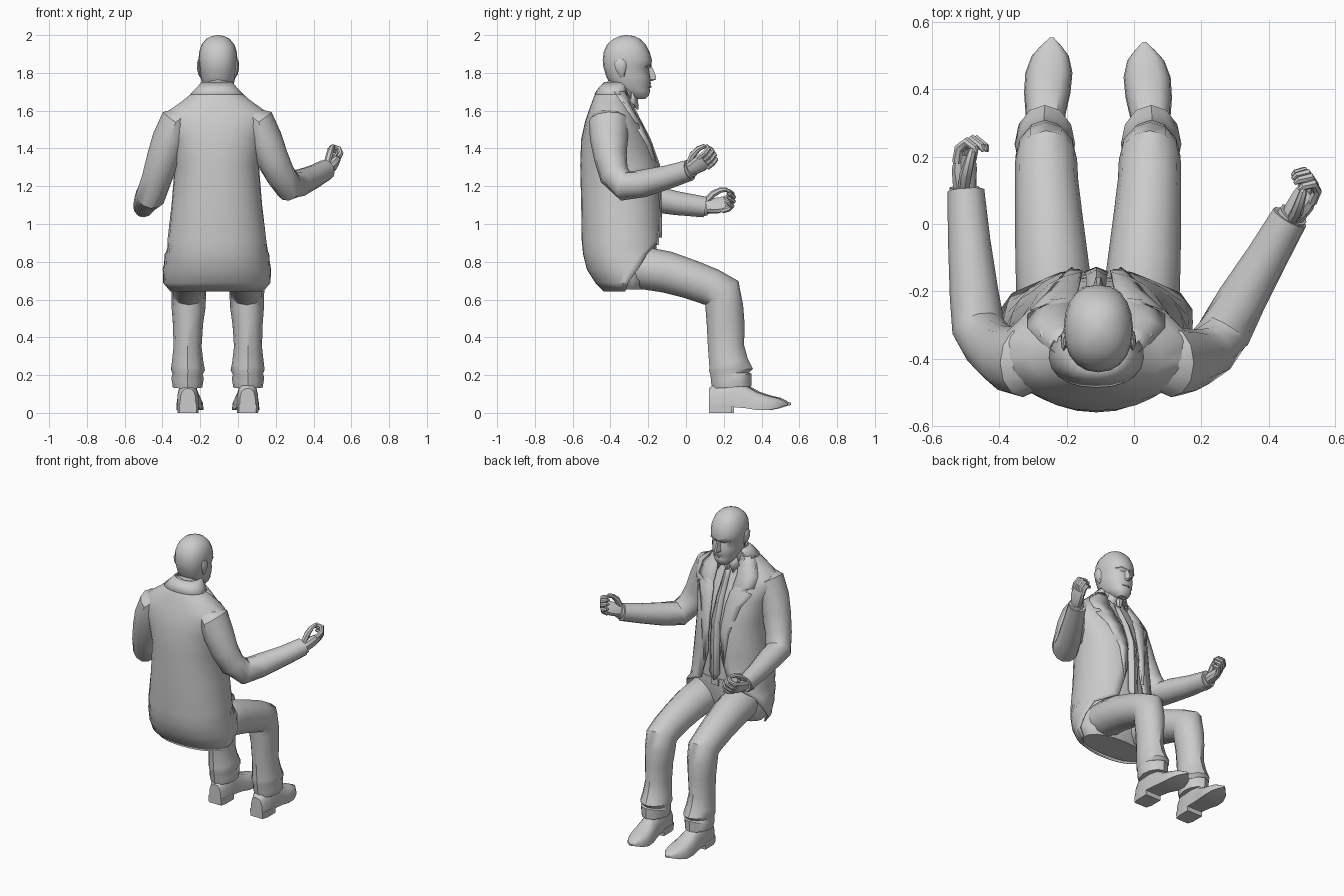
import bpy, bmesh, math
from mathutils import Vector as V

CX = -0.112  # figure's centre line


def loft(name, rings, closed=True, caps=True, thick=0):
    bm = bmesh.new()
    vs = [[bm.verts.new(p) for p in r] for r in rings]
    n = len(rings[0])
    for a, b in zip(vs, vs[1:]):
        for i in range(n if closed else n - 1):
            j = (i + 1) % n
            bm.faces.new((a[i], a[j], b[j], b[i]))
    if caps and closed:
        bm.faces.new(vs[0])
        bm.faces.new(vs[-1])
    bmesh.ops.recalc_face_normals(bm, faces=bm.faces)
    me = bpy.data.meshes.new(name)
    bm.to_mesh(me)
    bm.free()
    ob = bpy.data.objects.new(name, me)
    bpy.context.collection.objects.link(ob)
    if thick:
        m = ob.modifiers.new("thickness", 'SOLIDIFY')
        m.thickness, m.offset = thick, 0
    return ob


def tube(name, pts, ref=(1, 0, 0), n=12):
    """Loft of ellipses along a path; each point is x, y, z, radius along ref, other radius."""
    P = [V(p[:3]) for p in pts]
    rings = []
    for i, p in enumerate(pts):
        t = V()
        if i:
            t += (P[i] - P[i - 1]).normalized()
        if i < len(P) - 1:
            t += (P[i + 1] - P[i]).normalized()
        t.normalize()
        a = V(ref)
        a = (a - t * a.dot(t)).normalized()
        b = t.cross(a)
        rings.append([P[i] + a * p[3] * math.cos(k * math.tau / n)
                      + b * p[-1] * math.sin(k * math.tau / n) for k in range(n)])
    return loft(name, rings)


def power(v, e):
    return math.copysign(abs(v) ** e, v)


def oval(cx, z, hw, yb, yf, a, e=0.9):
    return V((cx + hw * power(math.sin(a), e),
              (yb + yf) / 2 + (yf - yb) / 2 * power(math.cos(a), e), z))


def ovals(name, rows, cx=CX, n=20, e=0.9):
    return loft(name, [[oval(cx, *r, k * math.tau / n, e) for k in range(n)] for r in rows])


def box(name, loc, size):
    bpy.ops.mesh.primitive_cube_add(size=1, location=loc)
    ob = bpy.context.object
    ob.name, ob.scale = name, size
    return ob


# Jacket profile: z, half width, back y, front y, front opening in degrees
J = [(.645, .25, -.43, -.12, 105), (.69, .282, -.475, -.07, 98), (.76, .282, -.52, -.05, 84),
     (.84, .272, -.54, -.09, 64), (.91, .258, -.547, -.135, 22), (1.1, .235, -.55, -.135, 10),
     (1.31, .218, -.555, -.145, 10), (1.45, .245, -.55, -.195, 13), (1.54, .282, -.53, -.24, 15),
     (1.585, .268, -.515, -.268, 17), (1.64, .19, -.495, -.29, 22), (1.69, .125, -.475, -.3, 30),
     (1.735, .085, -.44, -.3, 38)]


def prof(z):
    for a, b in zip(J, J[1:]):
        if z <= b[0]:
            t = (z - a[0]) / (b[0] - a[0])
            return [p + (q - p) * t for p, q in zip(a, b)]
    return list(J[-1])


def on_jacket(z, a, off=0):
    _, hw, yb, yf, _ = prof(z)
    return oval(CX, z, hw + off, yb - off, yf + off, a)


def front(z):
    return prof(z)[3]


# Jacket shell, open at the front, over shirt and trouser seat
rings = []
for r in J:
    g = math.radians(r[4])
    rings.append([on_jacket(r[0], g + (math.tau - 2 * g) * k / 26) for k in range(27)])
loft("jacket", rings, closed=False, thick=.01)
ovals("shirt", [(z, p[1] - .025, p[2] + .025, p[3] - .02) for z in
                (.91, 1.0, 1.15, 1.31, 1.45, 1.54, 1.6, 1.66, 1.7) for p in [prof(z)]])
ovals("trouser_seat", [(.653, .225, -.42, -.22), (.7, .258, -.46, -.19), (.8, .25, -.51, -.16),
                       (.9, .23, -.52, -.155)])
ovals("belt", [(z, .228, -.52, -.15) for z in (.89, .93)])
box("belt_buckle", (CX, -.15, .91), (.05, .014, .04))

# Lapels and jacket collar
for s in (1, -1):
    rows = []
    for z, w in ((1.04, 1), (1.25, 13), (1.42, 22), (1.5, 30), (1.51, 19), (1.53, 19),
                 (1.535, 28), (1.6, 33), (1.66, 46), (1.7, 58)):
        g = prof(z)[4]
        rows.append([on_jacket(z, s * math.radians(g + w * t), o)
                     for t, o in ((-.1, .003), (.5, .01), (1, .006))])
    loft("lapel", rows, closed=False, thick=.008)
loft("jacket_collar", [[oval(CX, z, hw, yb, yf, math.radians(42 + 276 * k / 16)) for k in range(17)]
     for z, hw, yb, yf in ((1.685, .138, -.483, -.3), (1.72, .103, -.458, -.3), (1.748, .08, -.43, -.295))],
     closed=False, thick=.008)

# Shirt collar and tie
loft("shirt_collar", [[oval(CX, z, hw, yb, yf, math.radians(8 + 344 * k / 18)) for k in range(19)]
     for z, hw, yb, yf in ((1.65, .092, -.45, -.275), (1.71, .078, -.43, -.265),
                           (1.745, .073, -.412, -.265))],
     closed=False, thick=.006)
for s in (1, -1):
    loft("collar_point", [[V((CX + s * .012, -.258, 1.685)), V((CX + s * .058, -.285, 1.72))],
         [V((CX + s * .055, -.255, 1.605)), V((CX + s * .08, -.29, 1.65))]], closed=False, thick=.008)
loft("tie", [[V((CX - w, front(z) - .012, z)), V((CX, front(z) + .002, z)), V((CX + w, front(z) - .012, z))]
     for z, w in ((.93, .003), (.97, .034), (1.15, .032), (1.31, .029), (1.45, .025), (1.56, .02), (1.63, .016))],
     closed=False, thick=.012)
tube("tie_knot", [(CX, -.275, 1.615, .014, .013), (CX, -.268, 1.655, .026, .016), (CX, -.272, 1.68, .022, .014)], n=6)

# Neck and head
HX = -.106
tube("neck", [(CX, -.39, 1.6, .085), (HX, -.36, 1.7, .068), (HX, -.335, 1.78, .07)])
ovals("head", [(1.662, .03, -.275, -.215), (1.68, .052, -.31, -.197), (1.705, .07, -.36, -.19),
               (1.725, .077, -.385, -.194), (1.74, .083, -.4, -.186), (1.78, .093, -.422, -.189),
               (1.82, .097, -.434, -.196), (1.835, .1, -.438, -.182), (1.87, .103, -.441, -.181),
               (1.91, .1, -.436, -.192), (1.95, .087, -.418, -.213), (1.98, .062, -.385, -.243),
               (1.995, .032, -.35, -.275), (2.0, .008, -.325, -.305)], HX)
loft("nose", [[V((HX - w, -.2, z)), V((HX - w * .4, y, z)), V((HX + w * .4, y, z)), V((HX + w, -.2, z))]
     for z, w, y in ((1.757, .014, -.18), (1.765, .02, -.158), (1.78, .018, -.158), (1.835, .01, -.181))])
for s in (1, -1):
    tube("ear", [(HX + s * .09, -.335, 1.778, .005, .01), (HX + s * .096, -.34, 1.795, .009, .018),
                 (HX + s * .102, -.346, 1.83, .01, .031), (HX + s * .103, -.348, 1.855, .008, .03),
                 (HX + s * .1, -.348, 1.872, .004, .014)], n=8)
    tube("brow", [(HX + s * x, y, z, .005) for x, y, z in
                  ((.015, -.187, 1.836), (.045, -.191, 1.842), (.07, -.213, 1.834))], ref=(0, 0, 1), n=6)
tube("lips", [(HX - .028, -.2, 1.725, .004), (HX, -.19, 1.727, .007), (HX + .028, -.2, 1.725, .004)],
     ref=(0, 0, 1), n=6)


# Hands: palm, curled fingers and thumb
def hand(side, w, f, n):
    w, f, n = V(w), V(f).normalized(), V(n)
    n = (n - f * n.dot(f)).normalized()
    u = n.cross(f) if side == "left" else f.cross(n)
    S = 1.17
    at = lambda a, b, c: tuple(w + (f * a + u * b + n * c) * S)
    tube(side + "_shirt_cuff", [(*at(-.04, 0, 0), .047), (*at(.012, 0, 0), .045)], ref=u)
    tube(side + "_palm", [(*at(-.01, 0, 0), .035, .033), (*at(.025, 0, 0), .04, .034),
                          (*at(.06, 0, 0), .048, .03), (*at(.098, 0, .003), .044, .018)], ref=u, n=10)
    for i in range(4):
        b, k = .03 - .021 * i, (1, 1.08, 1, .8)[i]
        tube(side + "_finger", [(*at(.08, b, 0), .015), (*at(.085 + .032 * k, b, .008), .015),
                                (*at(.088 + .047 * k, b, .032 * k), .014),
                                (*at(.085 + .035 * k, b, .057 * k), .012),
                                (*at(.083 + .025 * k, b, .063 * k), .005)], ref=u, n=7)
    tube(side + "_thumb", [(*at(.01, .02, .012), .018), (*at(.05, .042, .035), .019),
                           (*at(.085, .046, .05), .015), (*at(.112, .04, .055), .012),
                           (*at(.12, .038, .055), .005)], ref=n, n=7)


hand("left", (-.503, .095, 1.088), (-.02, 1, .14), (1, 0, .75))
hand("right", (.467, .018, 1.285), (.5, .72, .42), (-.7, .35, .75))

# Sleeves
tube("left_sleeve", [(-.26, -.415, 1.6, .03, .06), (-.33, -.41, 1.545, .083, .105),
                     (-.362, -.405, 1.45, .092, .1),
                     (-.395, -.388, 1.35, .088), (-.43, -.36, 1.24, .08), (-.462, -.31, 1.15, .08),
                     (-.475, -.21, 1.14, .073), (-.49, -.05, 1.11, .063), (-.5, .1, 1.09, .055)])
tube("right_sleeve", [(.04, -.415, 1.6, .03, .06), (.11, -.41, 1.545, .083, .105),
                      (.142, -.408, 1.45, .092, .1),
                      (.18, -.4, 1.35, .087), (.225, -.38, 1.26, .08), (.27, -.32, 1.2, .08),
                      (.32, -.225, 1.215, .073), (.4, -.09, 1.25, .062), (.463, .02, 1.285, .056)])

# Legs and shoes
MX = -.107
SHOE = [(.135, .042, .03, .13), (.17, .057, .03, .16), (.27, .057, .03, .17), (.33, .06, .025, .145),
        (.39, .069, .015, .112), (.45, .07, .015, .092), (.5, .055, .025, .08),
        (.53, .03, .035, .065), (.555, .005, .042, .05)]
for side, s in (("left", -1), ("right", 1)):
    d = 0 if s < 0 else -.014
    X = lambda v: MX + s * v
    tube(side + "_trouser_leg", [
        (X(.115), -.37, .775, .1, .095), (X(.127), -.24, .77, .115, .113), (X(.138), -.1, .745, .108, .11),
        (X(.147), .03, .705, .1, .103), (X(.153), .13, .667, .094, .1), (X(.154), .19, .635, .092, .108),
        (X(.155), .203, .56, .09, .1), (X(.158), .21, .47, .08, .1), (X(.16), .212, .35, .074, .096),
        (X(.16), .225, .265, .084, .104), (X(.158), .238, .228, .09, .116), (X(.16), .232, .205, .08, .102),
        (X(.16), .24, .185, .086, .11), (X(.16), .243, .135, .078, .103)])
    rings = []
    for y, hw, zb, zt in SHOE:
        x = X(.158 - .02 * max(0, y - .3) / .25)
        up = [V((x + hw * power(math.cos(a), .7), y + d, zb + .012 + (zt - zb - .012) * math.sin(a) ** .8))
              for a in (k * math.pi / 8 for k in range(8))]
        up.append(V((x - hw, y + d, zb + .012)))
        rings.append(up + [V((x - hw, y + d, zb)), V((x + hw, y + d, zb))])
    loft(side + "_shoe", rings)
    loft(side + "_heel", [[V((X(.158) + w * i, y + d, z)) for i, y in
                           ((-.8, .135), (.8, .135), (1, .17), (1, .255), (-1, .255), (-1, .17))]
                          for z, w in ((0, .056), (.045, .058))])

# Smooth shading with sharp creases
bpy.ops.object.select_all(action='SELECT')
bpy.context.view_layer.objects.active = bpy.context.selected_objects[0]
bpy.ops.object.shade_smooth_by_angle(angle=math.radians(35))
